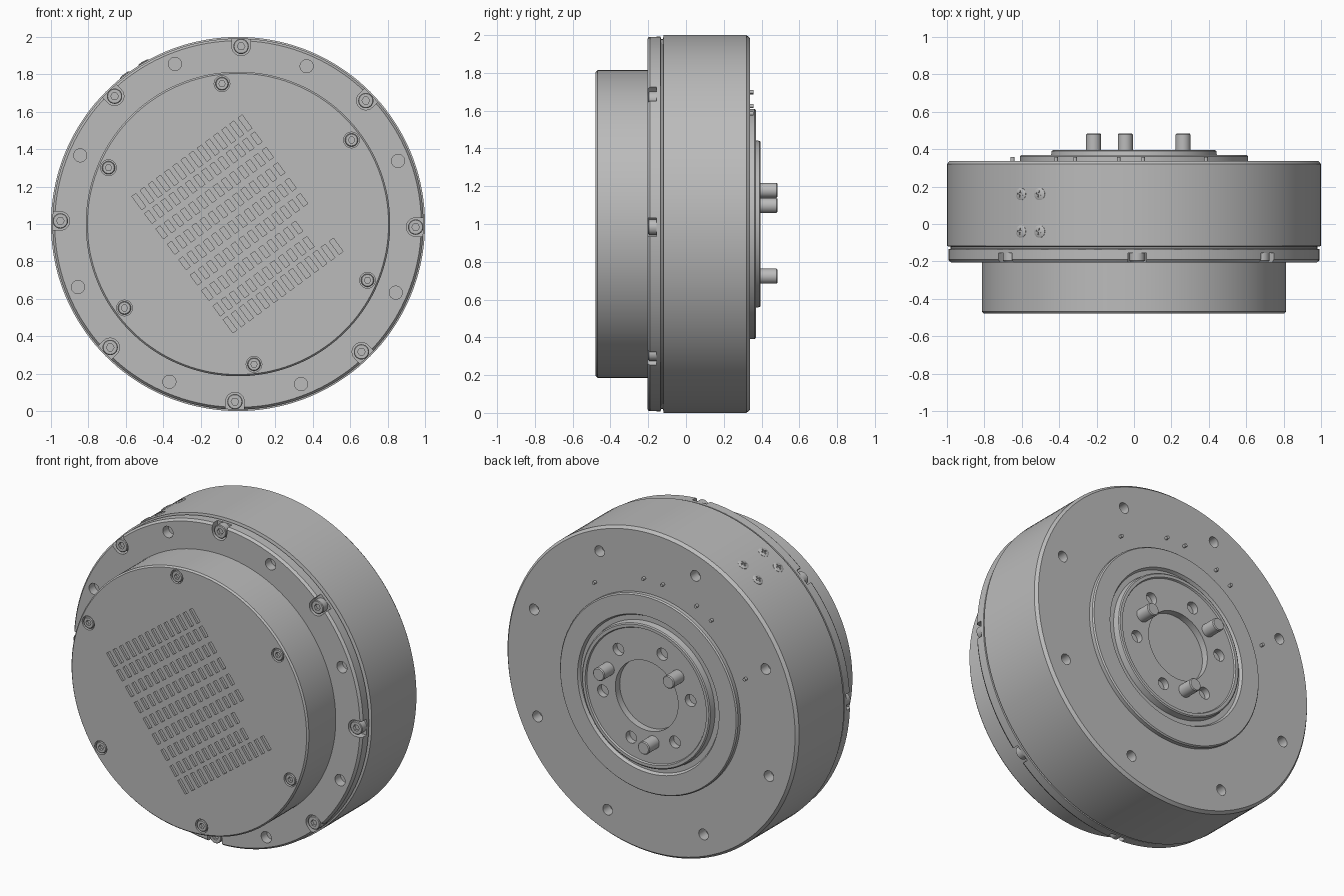
import bpy, bmesh
from math import cos, sin, pi, radians
from mathutils import Matrix, Vector

if "Cube" in bpy.data.objects:
    bpy.data.objects.remove(bpy.data.objects["Cube"], do_unlink=True)

grey = bpy.data.materials.new("satin_grey")
grey.use_nodes = True
grey.diffuse_color = (0.5, 0.5, 0.5, 1)
grey.node_tree.nodes["Principled BSDF"].inputs["Base Color"].default_value = (0.5, 0.5, 0.5, 1)

AXIS_Z = 1.0


def make_object(name, bm):
    bmesh.ops.recalc_face_normals(bm, faces=bm.faces)
    mesh = bpy.data.meshes.new(name)
    bm.to_mesh(mesh)
    bm.free()
    mesh.materials.append(grey)
    obj = bpy.data.objects.new(name, mesh)
    bpy.context.collection.objects.link(obj)
    return obj


def lathe(name, profile, segments=144, loc=(0, 0, AXIS_Z)):
    """Revolve (radius, y) points around the y axis."""
    bm = bmesh.new()
    verts = [bm.verts.new((r, y, 0)) for r, y in profile]
    edges = [bm.edges.new(pair) for pair in zip(verts, verts[1:])]
    bmesh.ops.spin(bm, geom=verts + edges, cent=(0, 0, 0), axis=(0, 1, 0),
                   angle=2 * pi, steps=segments)
    bmesh.ops.remove_doubles(bm, verts=bm.verts, dist=1e-5)
    obj = make_object(name, bm)
    obj.location = loc
    return obj


def prism(bm, points, y0, y1):
    """Extrude an outline of (x, z) points from y0 to y1."""
    face = bm.faces.new([bm.verts.new((x, y0, z)) for x, z in points])
    new = bmesh.ops.extrude_face_region(bm, geom=[face])["geom"]
    bmesh.ops.translate(bm, vec=(0, y1 - y0, 0),
                        verts=[v for v in new if isinstance(v, bmesh.types.BMVert)])


def circle(center, r, n=24, start=0.0, sweep=2 * pi):
    steps = n if sweep > 6 else n - 1
    return [(center[0] + r * cos(start + sweep * i / steps),
             center[1] + r * sin(start + sweep * i / steps)) for i in range(n)]


def ring(radius, first_deg, count):
    """Evenly spaced (x, z, angle) positions about the main axis."""
    for i in range(count):
        a = radians(first_deg) + 2 * pi * i / count
        yield radius * cos(a), AXIS_Z + radius * sin(a), a


def cut(obj, cutter_bm):
    cutter = make_object("cutter", cutter_bm)
    cutter.hide_render = True
    mod = obj.modifiers.new("cut", 'BOOLEAN')
    mod.operation = 'DIFFERENCE'
    mod.solver = 'EXACT'
    mod.object = cutter
    graph = bpy.context.evaluated_depsgraph_get()
    result = bpy.data.meshes.new_from_object(obj.evaluated_get(graph))
    obj.modifiers.clear()
    obj.data = result
    bpy.data.objects.remove(cutter, do_unlink=True)


def smooth(obj):
    bpy.ops.object.select_all(action='DESELECT')
    obj.select_set(True)
    bpy.context.view_layer.objects.active = obj
    bpy.ops.object.shade_smooth_by_angle(angle=radians(25))


# Main housing: front flange, seam groove and drum
housing = lathe("housing", [
    (0, -0.205), (0.98, -0.205), (0.992, -0.19), (0.992, -0.135), (0.98, -0.132),
    (0.98, -0.122), (1, -0.118), (1, 0.32), (0.985, 0.338), (0, 0.338)])
bm = bmesh.new()
for x, z, a in ring(0.95, 44, 8):
    # U-shaped screw notches open to the rim
    out, side = Vector((cos(a), sin(a))), Vector((-sin(a), cos(a)))
    arc = circle((x, z), 0.05, 13, a + pi / 2, pi)
    far = Vector((x, z)) + out * 0.1
    prism(bm, arc + [tuple(far - side * 0.05), tuple(far + side * 0.05)], -0.3, -0.155)
for x, z, a in ring(0.92, 21.5, 8):
    prism(bm, circle((x, z), 0.035), -0.3, -0.15)
for x, z, a in ring(0.86, 20.5, 8):
    prism(bm, circle((x, z), 0.033), 0.27, 0.4)
cut(housing, bm)
smooth(housing)

# Front cover with screw recesses and slotted grille
cover = lathe("front_cover", [
    (0, -0.478), (0.805, -0.478), (0.814, -0.468), (0.814, -0.2), (0, -0.2)])
bm = bmesh.new()
for x, z, a in ring(0.755, 36.5, 6):
    prism(bm, circle((x, z), 0.042), -0.6, -0.455)
tilt = radians(36.5)
u, v = Vector((cos(tilt), sin(tilt))), Vector((sin(tilt), -cos(tilt)))
first = Vector((-0.53, AXIS_Z + 0.12))
ROWS, COLS = 9, 14
for row in range(ROWS):
    half = 0.044 if row in (0, ROWS - 1) else 0.033
    for col in range(COLS - 2 if row in (6, 7) else COLS):
        c = first + u * (0.0543 * col) + v * (0.1025 * row)
        prism(bm, [tuple(c + u * (0.0135 * i) + v * (half * j))
                   for i, j in ((-1, -1), (1, -1), (1, 1), (-1, 1))], -0.6, -0.465)
cut(cover, bm)
smooth(cover)


def socket_screw(name, x, z, r, top, base):
    # Round cap screw with a hexagonal socket
    screw = lathe(name, [(0, base), (r, base), (r, top + 0.004), (r - 0.004, top), (0, top)],
                  24, (x, 0, z))
    socket = bmesh.new()
    prism(socket, circle((x, z), r * 0.5, 6), top - 0.1, top + 0.018)
    cut(screw, socket)
    smooth(screw)


for x, z, a in ring(0.95, 44, 8):
    socket_screw("flange_screw", x, z, 0.041, -0.2, -0.15)
for x, z, a in ring(0.755, 36.5, 6):
    socket_screw("cover_screw", x, z, 0.035, -0.477, -0.45)

# Rear bearing ring, output hub and central recess
hub = lathe("output_hub", [
    (0, 0.3), (0.61, 0.3), (0.61, 0.362), (0.603, 0.37), (0.485, 0.37), (0.475, 0.352),
    (0.445, 0.352), (0.44, 0.39), (0.433, 0.395), (0.415, 0.395), (0.41, 0.385),
    (0.215, 0.385), (0.215, 0.342), (0, 0.342)])
bm = bmesh.new()
for x, z, a in ring(0.305, 50.5, 6):
    prism(bm, circle((x, z), 0.037), 0.345, 0.5)
cut(hub, bm)
smooth(hub)

# Three drive pins
for x, z, a in ring(0.28, 20.5, 3):
    smooth(lathe("drive_pin", [(0, 0.36), (0.04, 0.36), (0.04, 0.478), (0.035, 0.484),
                               (0, 0.484)], 32, (x, 0, z)))

# Tiny locating pegs on the rear face
for deg in (56.6, 86, 96.7, 116.7, 126.5, 158):
    x, z, a = next(ring(0.7, deg, 1))
    smooth(lathe("locating_peg", [(0, 0.32), (0.01, 0.32), (0.01, 0.358), (0, 0.358)],
                 12, (x, 0, z)))

# Cross-head screws set into the drum wall
head = lathe("cross_head_screw", [(0, -0.02), (0.033, -0.02), (0.033, 0.0), (0.025, 0.004),
                                  (0, 0.006)], 24, (0, 0, 0))
bm = bmesh.new()
w, h = 0.004, 0.018
prism(bm, [(w, w), (w, h), (-w, h), (-w, w), (-h, w), (-h, -w), (-w, -w), (-w, -h),
           (w, -h), (w, -w), (h, -w), (h, w)], -0.006, 0.05)
bm.transform(Matrix.Rotation(pi / 4, 4, 'Y'))
cut(head, bm)
smooth(head)
for i, (x, y) in enumerate([(-0.605, 0.16), (-0.505, 0.16), (-0.605, -0.04), (-0.505, -0.04)]):
    screw = head if i == 0 else head.copy()
    if i:
        bpy.context.collection.objects.link(screw)
    normal = Vector((x, 0, (1 - x * x) ** 0.5))
    screw.rotation_euler = Vector((0, 1, 0)).rotation_difference(normal).to_euler()
    screw.location = normal * 1.001 + Vector((0, y, AXIS_Z))
